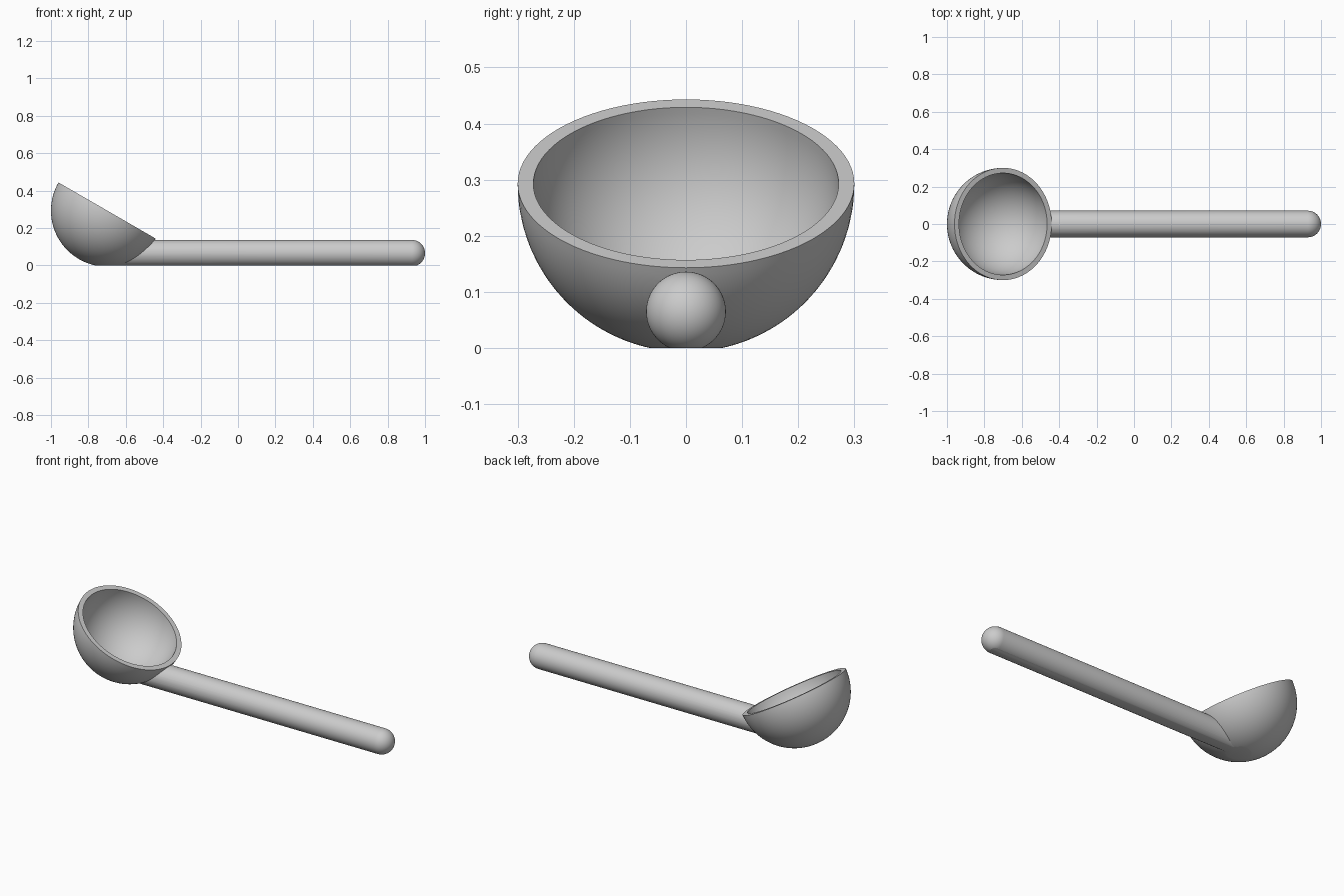
import bpy, bmesh
from math import sin, cos, pi, radians
from mathutils import Matrix, Vector

default = bpy.data.objects.get("Cube")
if default:
    bpy.data.objects.remove(default, do_unlink=True)

CENTRE = Vector((-0.70, 0, 0.293))   # middle of the bowl's rim
OUTER, INNER = 0.30, 0.272
HANDLE_R, HANDLE_Z = 0.071, 0.065
HANDLE_START, HANDLE_END = -0.68, 1.0

grey = bpy.data.materials.new("grey")
grey.use_nodes = True
colour = (0.6, 0.6, 0.6, 1)
grey.diffuse_color = colour
grey.node_tree.nodes["Principled BSDF"].inputs["Base Color"].default_value = colour


def arc(radius, start, end, steps, height=0):
    """Points (distance from axis, height) along a circular arc."""
    angles = [radians(start + (end - start) * i / steps) for i in range(steps + 1)]
    return [(radius * cos(a), height + radius * sin(a)) for a in angles]


def lathe(name, profile, matrix, sides):
    """Solid of revolution about local z."""
    bm = bmesh.new()
    verts = [bm.verts.new((r, 0, h)) for r, h in profile]
    edges = [bm.edges.new(pair) for pair in zip(verts, verts[1:])]
    bmesh.ops.spin(bm, geom=verts + edges, cent=(0, 0, 0), axis=(0, 0, 1),
                   angle=2 * pi, steps=sides)
    bmesh.ops.remove_doubles(bm, verts=bm.verts, dist=1e-5)
    bmesh.ops.recalc_face_normals(bm, faces=bm.faces)
    bm.transform(matrix)
    mesh = bpy.data.meshes.new(name)
    bm.to_mesh(mesh)
    bm.free()
    mesh.materials.append(grey)
    obj = bpy.data.objects.new(name, mesh)
    bpy.context.collection.objects.link(obj)
    return obj


def combine(obj, other, operation):
    """Apply a boolean and remove the second solid."""
    mod = obj.modifiers.new(operation.lower(), "BOOLEAN")
    mod.operation, mod.object, mod.solver = operation, other, "EXACT"
    bpy.context.view_layer.objects.active = obj
    bpy.ops.object.modifier_apply(modifier=mod.name)
    bpy.data.objects.remove(other, do_unlink=True)


# Hemispherical bowl shell, tipped towards the handle
tilt = Matrix.Translation(CENTRE) @ Matrix.Rotation(radians(30), 4, "Y")
shell = arc(OUTER, -90, 0, 32) + arc(INNER, 0, -90, 32)
ladle = lathe("ladle", shell, tilt, 96)

# Round handle with a domed end, kept out of the hollow
along_x = Matrix.Translation((0, 0, HANDLE_Z)) @ Matrix.Rotation(radians(90), 4, "Y")
rod = [(0, HANDLE_START), (HANDLE_R, HANDLE_START)]
rod += arc(HANDLE_R, 0, 90, 16, HANDLE_END - HANDLE_R)
handle = lathe("handle", rod, along_x, 64)
hollow = lathe("hollow", arc((OUTER + INNER) / 2, -90, 90, 48),
               Matrix.Translation(CENTRE), 96)
combine(handle, hollow, "DIFFERENCE")
combine(ladle, handle, "UNION")

# Flat underside
bm = bmesh.new()
bm.from_mesh(ladle.data)
cut = bmesh.ops.bisect_plane(bm, geom=bm.verts[:] + bm.edges[:] + bm.faces[:],
                             plane_co=(0, 0, 0), plane_no=(0, 0, 1), clear_inner=True)
rim = [e for e in cut["geom_cut"] if isinstance(e, bmesh.types.BMEdge)]
bmesh.ops.holes_fill(bm, edges=rim, sides=0)
bmesh.ops.recalc_face_normals(bm, faces=bm.faces)
bm.to_mesh(ladle.data)
bm.free()

bpy.ops.object.select_all(action="DESELECT")
ladle.select_set(True)
bpy.context.view_layer.objects.active = ladle
bpy.ops.object.shade_smooth_by_angle(angle=radians(25))
